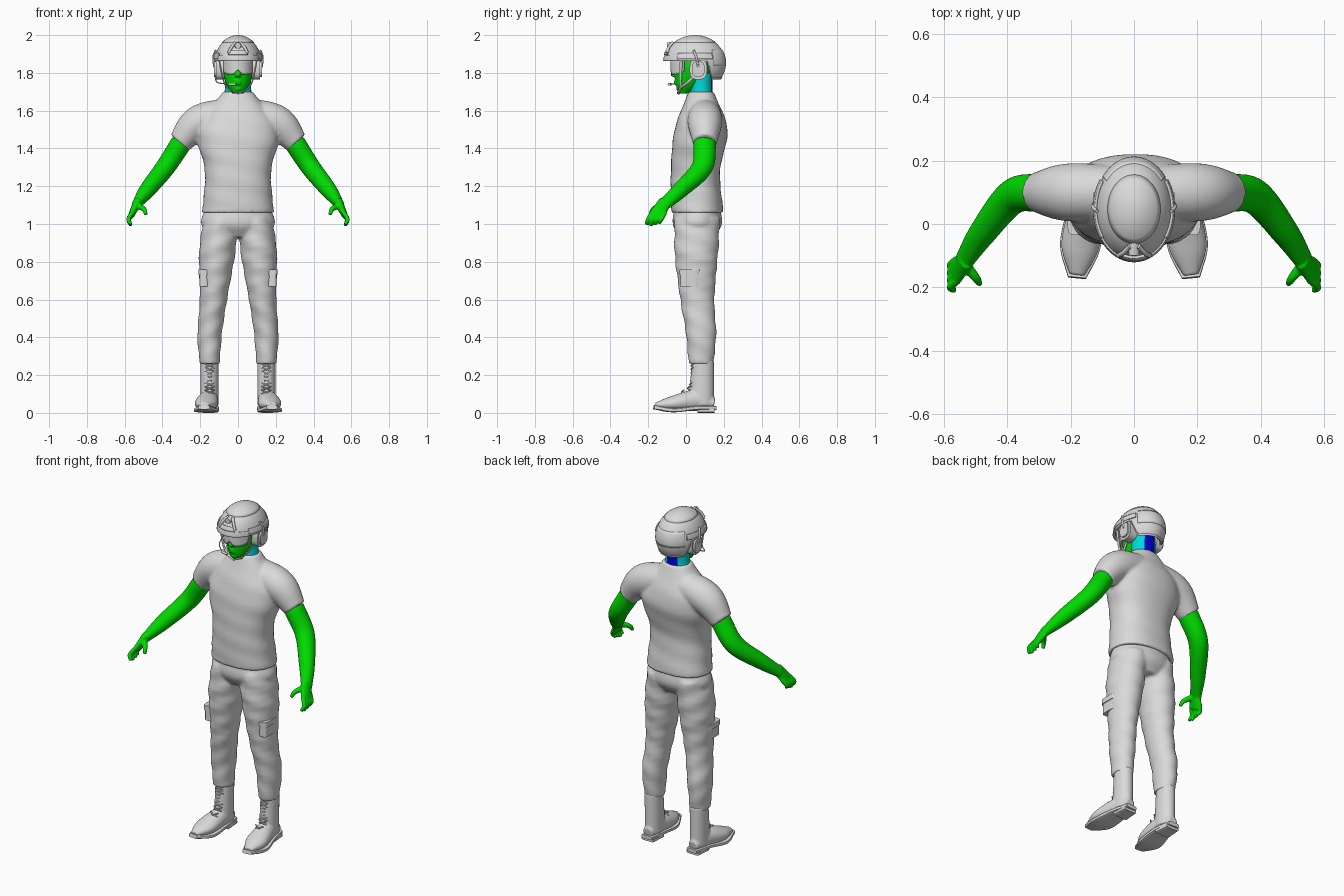
import bpy, bmesh, math
from mathutils import Vector
from math import sin, cos, pi, exp

default_cube = bpy.data.objects.get("Cube")
if default_cube:
    bpy.data.objects.remove(default_cube)


def material(name, red, green, blue):
    mat = bpy.data.materials.new(name)
    mat.use_nodes = True
    mat.diffuse_color = (red, green, blue, 1)
    mat.node_tree.nodes["Principled BSDF"].inputs["Base Color"].default_value = (red, green, blue, 1)
    return mat


GREY = material("pale grey", .7, .7, .7)
GREEN = material("bright green", 0, .7, 0)
CYAN = material("cyan", 0, .7, .7)
BLUE = material("deep blue", 0, 0, .7)
ALONG_Y, UP = Vector((0, 1, 0)), Vector((0, 0, 1))


def blend(keys, t):
    """Smooth interpolation through evenly spaced keys, t in 0..1."""
    last = len(keys) - 1
    if last == 0:
        return keys[0]
    i = min(int(t * last), last - 1)
    f = t * last - i
    b, c = keys[i], keys[i + 1]
    a = keys[i - 1] if i else 2 * b - c
    d = keys[i + 2] if i + 2 <= last else 2 * c - b
    return b + ((c - a) + (2 * a - 5 * b + 4 * c - d + (3 * (b - c) + d - a) * f) * f) * f / 2


def tube(bm, path, widths, depths=None, ref=ALONG_Y, flat=False, power=2, seg=32, rows=24, side=1, fold=0):
    """Closed superellipse loft along a path; flat keeps every ring horizontal."""
    depths = depths or widths
    path = [Vector((x * side, y, z)) for x, y, z in path]
    rings = []
    for i in range(rows + 1):
        t = i / rows
        centre = blend(path, t)
        ahead = blend(path, min(t + 1 / rows, 1)) - blend(path, max(t - 1 / rows, 0))
        axis = UP if flat else ahead.normalized()
        across = ref.cross(axis).normalized()
        deep = axis.cross(across)
        ring = []
        for j in range(seg):
            angle = 2 * pi * j / seg
            c, s = cos(angle), sin(angle)
            k = (abs(c) ** power + abs(s) ** power) ** (-1 / power)
            k *= 1 + fold * sin(2 * angle * side + 55 * centre.z)
            offset = across * (c * k * blend(widths, t)) + deep * (s * k * blend(depths, t))
            ring.append(bm.verts.new(centre + offset))
        rings.append(ring)
    for low, high in zip(rings, rings[1:]):
        for j in range(seg):
            n = (j + 1) % seg
            bm.faces.new((low[j], low[n], high[n], high[j]))
    bm.faces.new(rings[0][::-1])
    bm.faces.new(rings[-1])


def finish(name, bm, mats, voxel=None, soften=3):
    bmesh.ops.recalc_face_normals(bm, faces=bm.faces[:])
    mesh = bpy.data.meshes.new(name)
    bm.to_mesh(mesh)
    bm.free()
    ob = bpy.data.objects.new(name, mesh)
    bpy.context.collection.objects.link(ob)
    for mat in mats:
        mesh.materials.append(mat)
    bpy.ops.object.select_all(action="DESELECT")
    ob.select_set(True)
    bpy.context.view_layer.objects.active = ob
    bpy.ops.object.shade_smooth_by_angle(angle=math.radians(40))
    if voxel:  # melt overlapping volumes into one skin
        skin = ob.modifiers.new("Skin", "REMESH")
        skin.mode, skin.voxel_size, skin.use_smooth_shade = "VOXEL", voxel, True
        smooth = ob.modifiers.new("Soften", "SMOOTH")
        smooth.factor, smooth.iterations = .5, soften
    return ob


def sheet(name, surface, columns, rows, thickness):
    """Thin shell over surface(u, v) with u, v in 0..1."""
    bm = bmesh.new()
    grid = [[bm.verts.new(surface(i / columns, j / rows)) for j in range(rows + 1)] for i in range(columns + 1)]
    for left, right in zip(grid, grid[1:]):
        for j in range(rows):
            bm.faces.new((left[j], right[j], right[j + 1], left[j + 1]))
    bmesh.ops.remove_doubles(bm, verts=bm.verts[:], dist=.0001)
    solid = finish(name, bm, [GREY]).modifiers.new("Thickness", "SOLIDIFY")
    solid.thickness, solid.offset = thickness, 0


# T-shirt: body plus overlapping sleeves
bm = bmesh.new()
tube(bm, [(0, .06, 1.06), (0, .05, 1.28), (0, .08, 1.5), (0, .08, 1.7)],
     [.19, .175, .215, .08], [.138, .13, .14, .066], flat=True, power=2.3, seg=64, fold=.01)
for side in (1, -1):
    tube(bm, [(0, .1, 1.59), (.2, .1, 1.54), (.31, .1, 1.43)], [.08, .092, .063], side=side)
finish("t_shirt", bm, [GREY], .009)

# Trousers: hips plus legs
bm = bmesh.new()
tube(bm, [(0, .06, .93), (0, .06, 1), (0, .06, 1.09)], [.13, .195, .17], [.09, .13, .12], flat=True, seg=48)
for side in (1, -1):
    tube(bm, [(.15, .08, .26), (.15, .08, .42), (.13, .06, .6), (.11, .055, .85), (.09, .06, 1.03)],
         [.053, .065, .072, .096, .09], [.065, .08, .09, .115, .12], flat=True, seg=48, side=side, fold=.03)
finish("trousers", bm, [GREY], .009)

for side, label in ((1, "left"), (-1, "right")):
    # Cargo pocket with flap
    bm = bmesh.new()
    tube(bm, [(.18, .02, .67), (.18, .02, .74)], [.025], [.05], power=5, side=side)
    tube(bm, [(.18, .02, .73), (.18, .02, .76)], [.03], [.055], power=5, side=side)
    finish(label + "_pocket", bm, [GREY])

    # Boot upper: shaft and foot
    bm = bmesh.new()
    tube(bm, [(.15, .09, .28), (.15, .08, .04)], [.048], [.058, .068], flat=True, side=side)
    foot_widths = [.03, .05, .06, .025]
    tube(bm, [(.15, .15, .05), (.155, .05, .065), (.17, -.07, .05), (.18, -.16, .04)],
         foot_widths, [.03, .055, .04, .015], ref=UP, side=side)
    finish(label + "_boot", bm, [GREY], .006)

    # Boot sole and heel
    bm = bmesh.new()
    tube(bm, [(.15, .16, .026), (.155, .05, .026), (.17, -.07, .014), (.18, -.17, .03)],
         [width + .004 for width in foot_widths], [.011], ref=UP, power=6, side=side)
    tube(bm, [(.15, .15, .012), (.15, .06, .012)], [.04, .047], [.012], ref=UP, power=6, side=side)
    finish(label + "_sole", bm, [GREY])

    # Laces criss-crossing up the shaft
    bm = bmesh.new()
    for i in range(8):
        z = .1 + .02 * i
        y = .03 - .05 * exp(-i)
        for slant in (-.025, .025):
            tube(bm, [(.15 - slant, y + .01, z), (.15, y - .003, z + .01), (.15 + slant, y + .01, z + .02)],
                 [.004], side=side, seg=8, rows=6)
    finish(label + "_laces", bm, [GREY])

    # Arm, palm, fingers and thumb
    bm = bmesh.new()
    tube(bm, [(.3, .1, 1.43), (.385, .085, 1.3), (.48, -.03, 1.18), (.54, -.12, 1.1)],
         [.056, .052, .043, .024], [.06, .056, .043, .034], side=side)
    tube(bm, [(.53, -.11, 1.12), (.565, -.155, 1.045)], [.025, .016], [.034, .043], side=side)
    for finger in range(4):
        y = -.19 + .023 * finger
        drop = .007 * abs(finger - 1)
        tube(bm, [(.56, y + .01, 1.06), (.58, y - .01, 1.025), (.567, y - .02, .99 + drop)],
             [.012, .012, .009], seg=16, side=side)
    tube(bm, [(.54, -.12, 1.1), (.5, -.17, 1.08), (.487, -.19, 1.05)], [.018, .014, .009], seg=16, side=side)
    finish(label + "_arm", bm, [GREEN], .005, 2)

    # Ear cup with raised cover and hanger
    bm = bmesh.new()
    for inner, outer, size in ((.07, .117, .046), (.11, .128, .034)):
        tube(bm, [(inner, .065, 1.82), (outer, .065, 1.82)], [size], [size * 1.2], ref=UP, power=2.8, side=side)
    tube(bm, [(.118, .04, 1.92), (.13, .055, 1.88), (.125, .065, 1.83)], [.006], seg=10, side=side)
    finish(label + "_ear_cup", bm, [GREY])

    # Chin strap with front and rear branches
    bm = bmesh.new()
    for start, middle in ((-.025, -.03), (.1, .03)):
        tube(bm, [(.1, start, 1.87), (.08, middle, 1.77), (.055, -.03, 1.72), (0, -.04, 1.69)],
             [.004], [.008], seg=10, side=side)
    finish(label + "_chin_strap", bm, [GREY])

# Head with nose, lips and chin
bm = bmesh.new()
tube(bm, [(0, -.01, 1.69), (0, .015, 1.75), (0, .045, 1.85), (0, .05, 1.95)],
     [.03, .065, .08, .04], [.028, .07, .1, .05], flat=True)
tube(bm, [(0, -.05, 1.84), (0, -.065, 1.79), (0, -.055, 1.778)], [.008, .016, .012], flat=True, seg=16)
for z in (1.745, 1.758):
    tube(bm, [(-.03, -.035, z), (0, -.056, z), (.03, -.035, z)], [.004, .008, .004], ref=UP, seg=12)
tube(bm, [(0, -.03, 1.7), (0, -.035, 1.715), (0, -.03, 1.73)], [.012, .018, .012], flat=True, seg=16)
finish("head", bm, [GREEN], .005, 2)

# Neck, with a blue strip down the nape
bm = bmesh.new()
tube(bm, [(0, .085, 1.63), (0, .08, 1.71), (0, .08, 1.8)], [.085, .07, .07], [.068, .06, .062], flat=True, seg=48)
for face in bm.faces:
    middle = face.calc_center_median()
    face.material_index = int(middle.y > .09 and abs(middle.x) < .036 and len(face.verts) == 4)
finish("neck", bm, [CYAN, BLUE])


# Helmet surfaces, all measured on one dome
def dome(turn, lift, grow=0):
    return Vector(((.12 + grow) * cos(lift) * cos(turn),
                   .047 + (.159 + grow) * cos(lift) * sin(turn),
                   1.85 + (.143 + grow) * sin(lift)))


def rim(turn):
    """Rim sits high over the face and ears, low at the nape."""
    t = min(max(3 * sin(turn) - 1, 0), 1)
    return .09 - .68 * t * t * (3 - 2 * t)


def dome_patch(name, turn, half_width, low, high, grow):
    sheet(name, lambda u, v: dome(turn + half_width * (2 * u - 1), low + (high - low) * v, grow), 48, 6, .008)


sheet("helmet_shell", lambda u, v: dome(2 * pi * u, rim(2 * pi * u) * (1 - v) + pi / 2 * v), 64, 20, .01)
sheet("helmet_rim", lambda u, v: dome(2 * pi * u, rim(2 * pi * u) + .07 * v, .004), 64, 2, .008)
dome_patch("brow_band", -pi / 2, 1, .1, .28, .006)
dome_patch("rear_panel", pi / 2, .9, -.1, .5, .003)
dome_patch("crown_panel", 0, pi, .85, pi / 2, .003)
dome_patch("left_rail", 0, .6, .16, .36, .008)
dome_patch("right_rail", pi, .6, .16, .36, .008)
dome_patch("mount_plate", -pi / 2, .42, .3, .46, .01)

# Front mount: frame legs and hub
bm = bmesh.new()
for side in (1, -1):
    tube(bm, [(.05, -.1, 1.905), (.035, -.092, 1.935), (.014, -.07, 1.96)], [.008], seg=10, side=side)
tube(bm, [(0, -.06, 1.945), (0, -.1, 1.945)], [.02, .016], ref=UP, seg=24)
finish("mount_frame", bm, [GREY])


# Wraparound glasses with a nose notch
def lens(u, v):
    turn = 2.5 * (u - .5)
    x = .08 * sin(turn)
    low = 1.79 + .024 * exp(-(60 * x) ** 2) + .02 * (2 * u - 1) ** 4
    return Vector((x, .022 - .1 * cos(turn), low + (1.87 - low) * v))


sheet("glasses", lens, 36, 6, .007)

# Microphone on a boom
bm = bmesh.new()
tube(bm, [(-.12, .04, 1.78), (-.11, -.02, 1.75), (-.05, -.08, 1.74)], [.003], ref=UP, seg=8)
tube(bm, [(-.05, -.08, 1.74), (-.01, -.09, 1.74)], [.007], ref=UP, seg=12)
finish("microphone", bm, [GREY])
